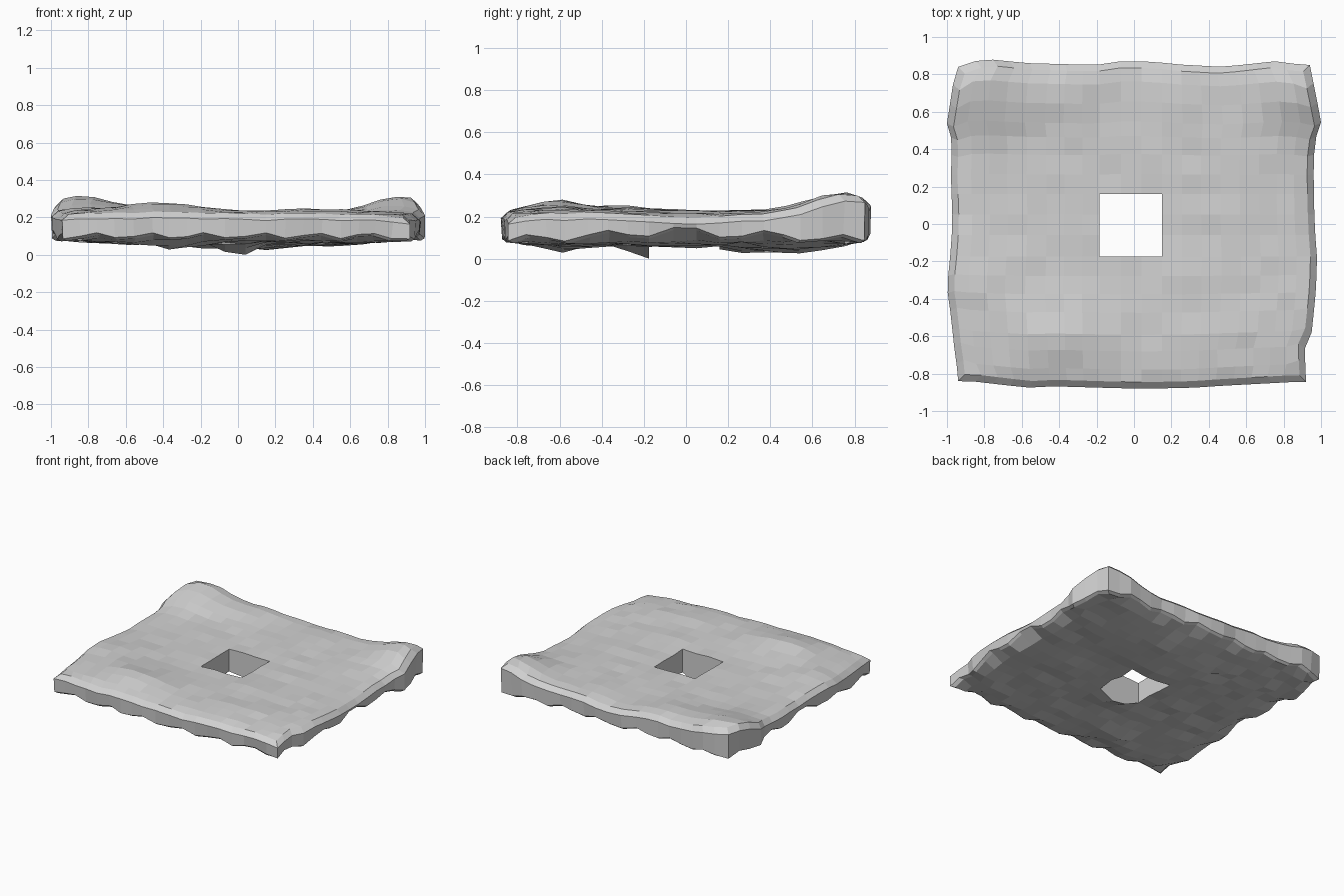
import bpy, bmesh, math, random

if "Cube" in bpy.data.objects:
    bpy.data.objects.remove(bpy.data.objects["Cube"])

random.seed(4)


def lerp_points(pts, t):
    """Piecewise linear lookup through (t, value) pairs."""
    if t <= pts[0][0]:
        return pts[0][1]
    for (a, va), (b, vb) in zip(pts, pts[1:]):
        if t <= b:
            return va + (vb - va) * (t - a) / (b - a)
    return pts[-1][1]


def bump(x, y, cx, cy, rx, ry, h):
    return h * math.exp(-((x - cx) / rx) ** 2 - ((y - cy) / ry) ** 2)


# Worn outline of the slab, one profile per side
LEFT = [(-.85, .94), (-.7, .96), (-.5, .98), (-.35, 1), (-.2, .985), (0, .97), (.3, .98), (.45, .97), (.56, 1), (.8, .965), (.88, .94)]
RIGHT = [(-.85, .92), (-.7, .91), (-.6, .95), (-.4, .97), (-.2, .98), (0, .965), (.3, .96), (.45, .965), (.56, 1), (.7, .975), (.88, .94)]
FRONT = [(-.93, .84), (-.6, .875), (-.45, .868), (0, .88), (.3, .877), (.5, .865), (.92, .845)]
BACK = [(-.97, .84), (-.87, .885), (-.6, .86), (-.2, .85), (-.1, .87), (.1, .87), (.2, .855), (.5, .84), (.8, .87), (.96, .85)]

# Grid lines, aligned with the square hole
XS = [-1, -.9, -.8, -.7, -.59, -.48, -.38, -.28, -.185, -.07, .04, .15, .26, .37, .48, .59, .7, .8, .9, 1]
YS = [-.88, -.79, -.69, -.6, -.48, -.38, -.28, -.175, -.06, .05, .16, .27, .38, .48, .56, .67, .78, .88]
NX, NY = len(XS), len(YS)
HOLE_X = range(XS.index(-.185), XS.index(.15))
HOLE_Y = range(YS.index(-.175), YS.index(.16))


def place(i, j, inset):
    """Stretch a grid point so the border follows the outline."""
    u, v = XS[i], YS[j]
    wx = max(0, (abs(u) - .19) / .81)
    wy = max(0, (abs(v) - .18) / .70)
    ex = lerp_points(LEFT if u < 0 else RIGHT, v) - 1 - inset
    ey = lerp_points(FRONT if v < 0 else BACK, u) - .88 - inset
    return u + math.copysign(1, u) * ex * wx, v + math.copysign(1, v) * ey * wy


def border(i, j):
    return i in (0, NX - 1) or j in (0, NY - 1)


def top_z(x, y):
    z = .242
    z += bump(x, y, -.85, .74, .26, .22, .088) + bump(x, y, .87, .74, .22, .22, .088)
    z += bump(x, y, -.42, -.6, .3, .18, .05) + bump(x, y, -.35, .72, .2, .2, .03)
    z += bump(x, y, .4, -.6, .22, .12, .022) + bump(x, y, -.8, -.3, .25, .2, .025)
    z += bump(x, y, .3, -.28, .15, .12, .014) + bump(x, y, .3, .65, .15, .2, .012)
    z += bump(x, y, 1, .05, .3, .35, -.02) + bump(x, y, .92, -.84, .2, .15, -.02)
    return z + random.uniform(-.005, .005)


def bottom_z(x, y):
    z = .08
    z += bump(x, y, 0, -.2, .11, .07, -.075) + bump(x, y, 0, .4, .3, .25, -.035)
    z += bump(x, y, -.35, -.6, .25, .12, -.03) + bump(x, y, .3, .5, .3, .3, -.015)
    z += .025 * max(abs(x), abs(y) * 1.1) ** 4
    return max(.004, z + random.uniform(-.012, .012))


def rim_z(i, j):
    """Chipped lower edge."""
    if i in (0, NX - 1):
        y = YS[j]
        return .13 - .045 * abs(y) ** 3 + .022 * math.cos(y * 16) + bump(0, y, 0, -.05, 1, .2, .02)
    x = XS[i]
    return .118 + .016 * math.cos((x - .13) * 20)


bm = bmesh.new()
top, bottom = {}, {}
for i in range(NX):
    for j in range(NY):
        edge = border(i, j)
        x, y = place(i, j, .035 if edge else .012)
        top[i, j] = bm.verts.new((x, y, top_z(x, y) - (.008 if edge else 0)))
        x, y = place(i, j, .025 if edge else .015)
        z = rim_z(i, j) - .012 if edge else bottom_z(x, y)
        bottom[i, j] = bm.verts.new((x, y, z))

# Top and underside surfaces, left open at the hole
for i in range(NX - 1):
    for j in range(NY - 1):
        if i in HOLE_X and j in HOLE_Y:
            continue
        quad = [(i, j), (i + 1, j), (i + 1, j + 1), (i, j + 1)]
        bm.faces.new([top[k] for k in quad])
        bm.faces.new([bottom[k] for k in reversed(quad)])


def loop(i0, i1, j0, j1):
    """Grid indices counter-clockwise around a rectangle."""
    return ([(i, j0) for i in range(i0, i1)] + [(i1, j) for j in range(j0, j1)]
            + [(i, j1) for i in range(i1, i0, -1)] + [(i0, j) for j in range(j1, j0, -1)])


def bridge(a, b):
    n = len(a)
    for k in range(n):
        m = (k + 1) % n
        bm.faces.new((a[k], b[k], b[m], a[m]))


# Outer walls: bevelled upper edge, broken face, chipped lower edge
ring = loop(0, NX - 1, 0, NY - 1)
upper, lower = [], []
for k in ring:
    x, y = place(*k, 0)
    upper.append(bm.verts.new((x, y, top[k].co.z - .032)))
    x, y = place(*k, random.uniform(0, .012))
    lower.append(bm.verts.new((x, y, rim_z(*k))))
bridge([top[k] for k in ring], upper)
bridge(upper, lower)
bridge(lower, [bottom[k] for k in ring])

# Straight walls of the square hole
ring = loop(HOLE_X[0], HOLE_X[-1] + 1, HOLE_Y[0], HOLE_Y[-1] + 1)
bridge([bottom[k] for k in ring], [top[k] for k in ring])

bmesh.ops.recalc_face_normals(bm, faces=bm.faces[:])
low = min(v.co.z for v in bm.verts)
for v in bm.verts:
    v.co.z -= low

mesh = bpy.data.meshes.new("stone_slab")
bm.to_mesh(mesh)
bm.free()
slab = bpy.data.objects.new("stone_slab", mesh)
bpy.context.collection.objects.link(slab)

stone = bpy.data.materials.new("light grey stone")
stone.diffuse_color = (.64, .64, .64, 1)
stone.use_nodes = True
stone.node_tree.nodes["Principled BSDF"].inputs["Base Color"].default_value = stone.diffuse_color
mesh.materials.append(stone)
